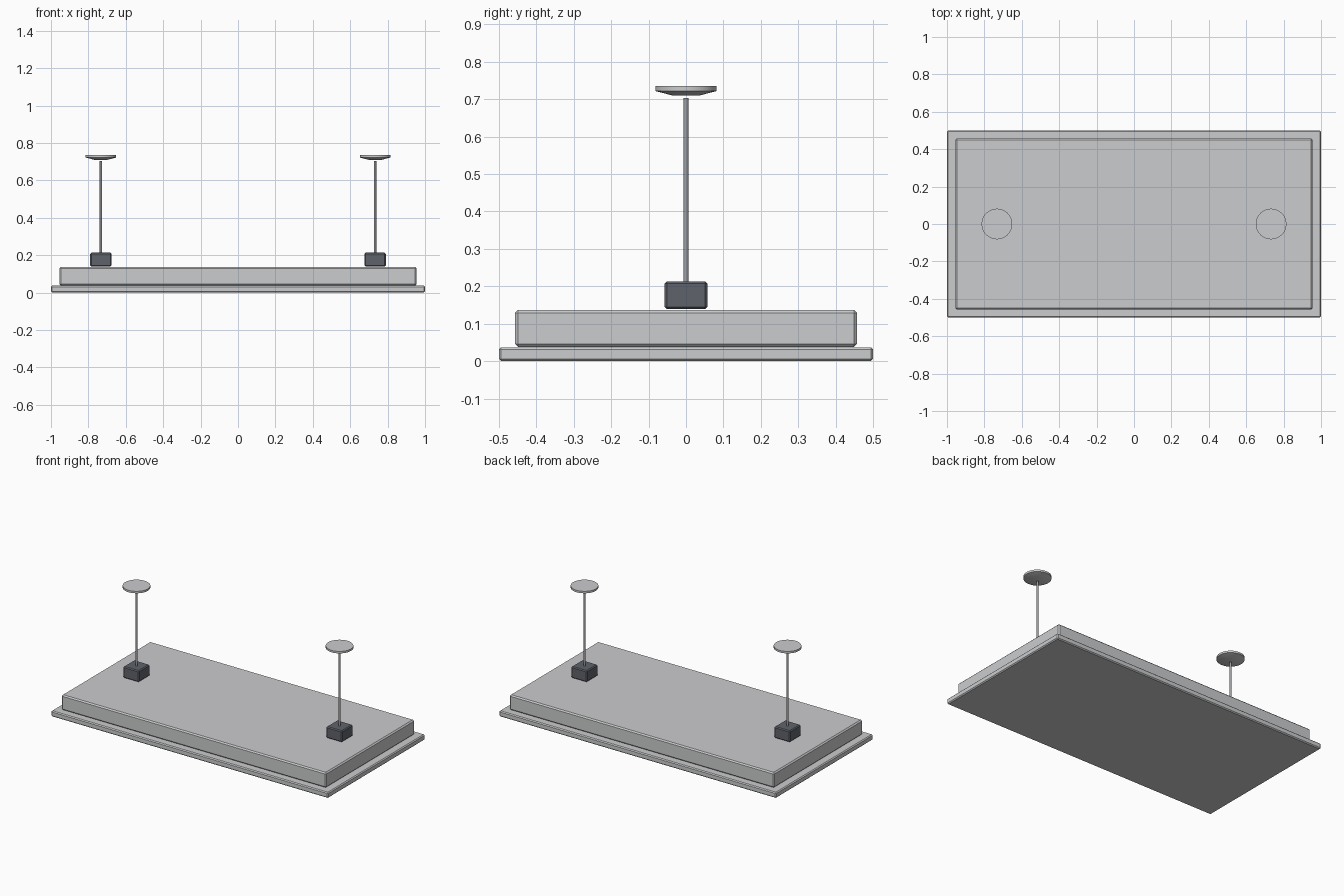
import bpy
import bmesh
from mathutils import Matrix

cube = bpy.data.objects.get("Cube")
if cube:
    bpy.data.objects.remove(cube, do_unlink=True)


def material(name, rgb):
    mat = bpy.data.materials.new(name)
    mat.use_nodes = True
    colour = (*rgb, 1)
    mat.diffuse_color = colour
    mat.node_tree.nodes["Principled BSDF"].inputs["Base Color"].default_value = colour
    return mat


light_grey = material("light grey", (0.6, 0.605, 0.615))
dark_grey = material("dark slate", (0.115, 0.124, 0.147))
steel = material("steel", (0.34, 0.345, 0.36))


def finish(name, bm, mat, smooth=False):
    mesh = bpy.data.meshes.new(name)
    bm.to_mesh(mesh)
    bm.free()
    mesh.materials.append(mat)
    obj = bpy.data.objects.new(name, mesh)
    bpy.context.collection.objects.link(obj)
    if smooth:
        bpy.ops.object.select_all(action="DESELECT")
        obj.select_set(True)
        bpy.context.view_layer.objects.active = obj
        bpy.ops.object.shade_smooth_by_angle(angle=0.5)
    return obj


def chamfered_box(name, half_x, half_y, bottom, top, chamfer, mat, x=0):
    bm = bmesh.new()
    place = Matrix.Translation((x, 0, (bottom + top) / 2))
    size = Matrix.Diagonal((2 * half_x, 2 * half_y, top - bottom, 1))
    bmesh.ops.create_cube(bm, size=1, matrix=place @ size)
    bmesh.ops.bevel(bm, geom=bm.edges[:], offset=chamfer, segments=1,
                    affect="EDGES")
    return finish(name, bm, mat)


def turned(name, profile, x, mat, sides=32):
    """Capped solid of revolution from (radius, height) pairs."""
    bm = bmesh.new()
    for (r1, z1), (r2, z2) in zip(profile, profile[1:]):
        bmesh.ops.create_cone(bm, segments=sides, radius1=r1, radius2=r2,
                              depth=z2 - z1,
                              matrix=Matrix.Translation((x, 0, (z1 + z2) / 2)))
    bmesh.ops.create_circle(bm, cap_ends=True, segments=sides, radius=profile[-1][0],
                            matrix=Matrix.Translation((x, 0, profile[-1][1])))
    base = bmesh.ops.create_circle(bm, cap_ends=True, segments=sides,
                                   radius=profile[0][0],
                                   matrix=Matrix.Translation((x, 0, profile[0][1])))
    bmesh.ops.reverse_faces(bm, faces=list({f for v in base["verts"] for f in v.link_faces}))
    bmesh.ops.remove_doubles(bm, verts=bm.verts[:], dist=0.0005)
    return finish(name, bm, mat, smooth=True)


# Wide lower rim and the housing above it
chamfered_box("lower_rim", 1.0, 0.5, 0, 0.037, 0.006, light_grey)
chamfered_box("housing", 0.955, 0.457, 0.038, 0.137, 0.008, light_grey)

# Mounting block, rod and ceiling cap on each side
for side, sign in (("left", 1), ("right", -1)):
    x = sign * 0.733
    chamfered_box(f"{side}_mount_block", 0.057, 0.057, 0.139, 0.213, 0.006,
                  dark_grey, x)
    turned(f"{side}_rod", [(0.0065, 0.2), (0.0065, 0.703)], x, steel, 16)
    turned(f"{side}_ceiling_cap",
           [(0.036, 0.71), (0.082, 0.722), (0.082, 0.735)], x, light_grey)
